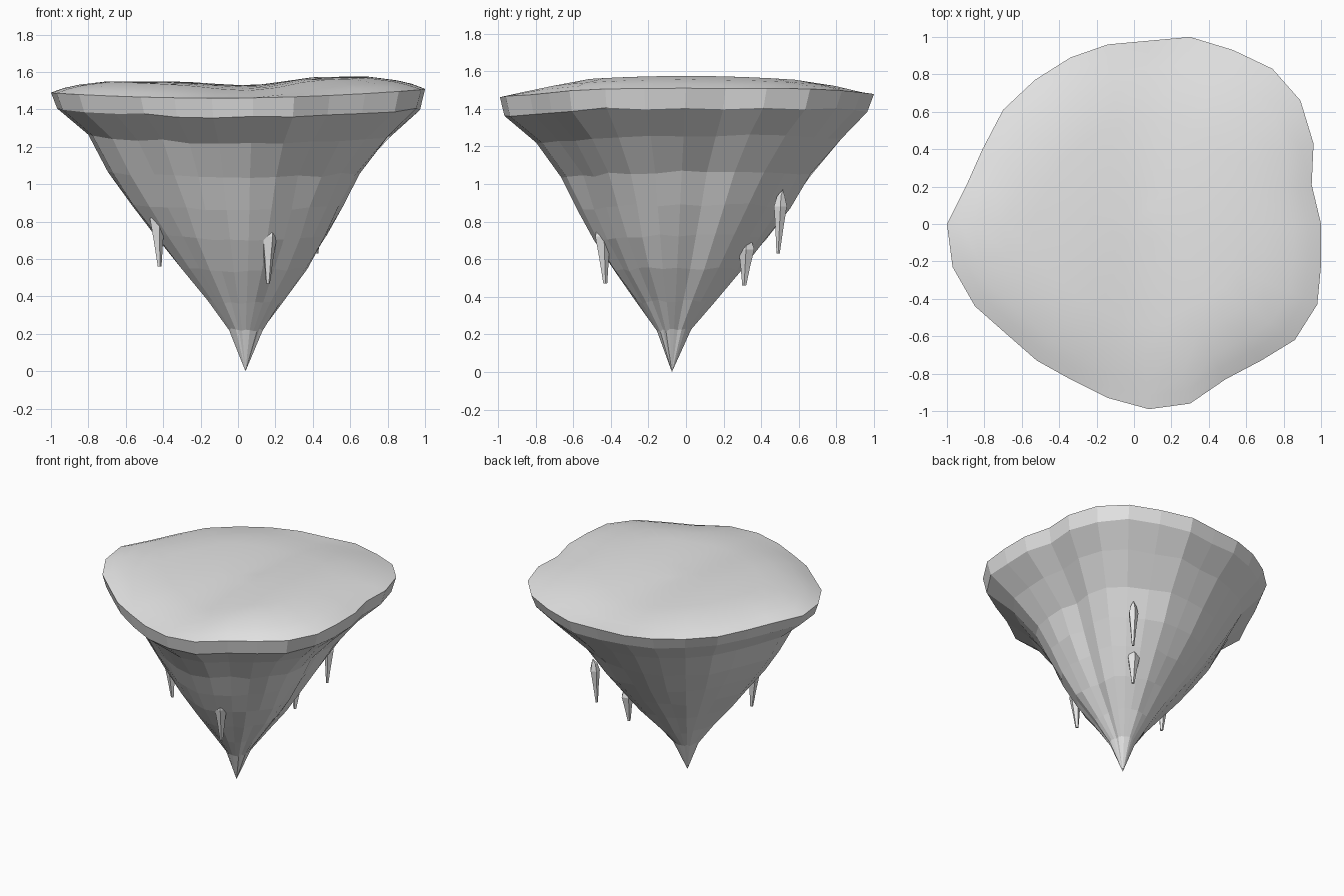
import bpy, bmesh, math, random
from mathutils import Vector

random.seed(4)
cube = bpy.data.objects.get("Cube")
if cube:
    bpy.data.objects.remove(cube)

stone = bpy.data.materials.new("pale_grey_stone")
stone.use_nodes = True
GREY = (0.8, 0.8, 0.8, 1)
stone.diffuse_color = GREY
stone.node_tree.nodes["Principled BSDF"].inputs["Base Color"].default_value = GREY

# Coastline of the island, counter-clockwise
RIM = [(1, 0), (.95, .21), (.96, .43), (.89, .66), (.74, .83), (.53, .93), (.3, 1),
       (.08, .98), (-.14, .96), (-.34, .89), (-.53, .77), (-.7, .61), (-.81, .4),
       (-.89, .22), (-1, 0), (-.97, -.23), (-.85, -.44), (-.68, -.59), (-.52, -.73),
       (-.34, -.83), (-.14, -.93), (.08, -.99), (.3, -.96), (.49, -.83), (.68, -.73),
       (.86, -.62), (.98, -.43), (1, -.22)]
# Height, relative size and x / y lopsidedness of each rock ring below the rim
ROCK = [(1.37, .97, 0, 0), (1.23, .81, 0, .03), (1.04, .67, -.05, .04),
        (.87, .565, -.04, .03), (.71, .46, -.02, .02), (.54, .335, .02, 0),
        (.37, .2, .05, 0), (.22, .088, .1, -.03)]
TIP = Vector((.04, -.075, 0))


def finish(bm, name):
    bmesh.ops.recalc_face_normals(bm, faces=bm.faces)
    mesh = bpy.data.meshes.new(name)
    bm.to_mesh(mesh)
    bm.free()
    mesh.materials.append(stone)
    obj = bpy.data.objects.new(name, mesh)
    bpy.context.collection.objects.link(obj)


def bridge(bm, a, b, smooth=False):
    n = len(a)
    for i in range(n):
        bm.faces.new((a[i], a[(i + 1) % n], b[(i + 1) % n], b[i])).smooth = smooth


def fan(bm, ring, point, smooth=False):
    v = bm.verts.new(point)
    for i in range(len(ring)):
        bm.faces.new((ring[i], ring[(i + 1) % len(ring)], v)).smooth = smooth


def rim_height(x, y):
    return 1.467 + .01 * x + .033 * x * x + .006 * y


def ground_height(x, y):
    # Two gentle swells with a shallow valley between them
    swell = .045 if x > .05 else .02
    rise = .5 - .5 * math.cos(min(1, abs(x - .05) / .42) * math.pi)
    return 1.53 + swell * rise - .06 * y * y


# Hanging rock: flat-faced rings narrowing to an off-centre tip
bm = bmesh.new()
rim = [bm.verts.new((x, y, rim_height(x, y))) for x, y in RIM]
ridges = [random.uniform(-.07, .07) for _ in RIM]
upper = rim
for z, size, lop_x, lop_y in ROCK:
    drift = 1 - z / 1.48
    ring = []
    for (x, y), ridge in zip(RIM, ridges):
        wobble = 0 if size > .9 else ridge * drift ** 2 + random.uniform(-.012, .012)
        s = size * (1 + wobble + lop_x * x + lop_y * y)
        lift = random.uniform(-.008, .008) + .035 * x * x * size + .01 * y * size
        ring.append(bm.verts.new((x * s + TIP.x * drift, y * s + TIP.y * drift, z + lift)))
    bridge(bm, upper, ring)
    upper = ring
fan(bm, upper, TIP)
finish(bm, "hanging_rock")

# Ground: smooth rolling surface that curves down to the rim
bm = bmesh.new()
outer = [bm.verts.new((x, y, rim_height(x, y))) for x, y in RIM]
for t in (.93, .85, .7, .55, .4, .25, .12):
    blend = min(1, (1 - t) / .25) ** .7
    ring = []
    for x, y in RIM:
        px, py = x * t, y * t
        z = rim_height(x, y) * (1 - blend) + ground_height(px, py) * blend
        ring.append(bm.verts.new((px, py, z)))
    bridge(bm, outer, ring, True)
    outer = ring
fan(bm, outer, (0, 0, ground_height(0, 0)), True)
finish(bm, "ground")


# Stalactites: blunt five-sided spikes whose tops lean outwards
def stalactite(name, x, y, low, high, radius):
    bm = bmesh.new()
    foot = Vector((x, y, low))
    outward = (Vector((x, y, 0)) - Vector((TIP.x, TIP.y, 0))).normalized()
    rings = []
    for t, r in ((0, .25), (.4, .62), (.74, 1), (.9, .6)):
        c = foot + Vector((0, 0, (high - low) * t)) + outward * .02 * t
        rings.append([bm.verts.new(c + Vector((math.cos(a), math.sin(a), 0)) * radius * r)
                      for a in (math.tau * k / 5 + x * 9 for k in range(5))])
    for a, b in zip(rings, rings[1:]):
        bridge(bm, a, b)
    bm.faces.new(rings[0])
    fan(bm, rings[-1], Vector((x, y, high)) + outward * .03)
    finish(bm, name)


stalactite("front_stalactite", .16, -.43, .47, .81, .044)
stalactite("right_stalactite", -.42, -.2, .56, .9, .044)
stalactite("back_low_stalactite", .27, .31, .46, .72, .044)
stalactite("back_high_stalactite", .42, .49, .63, .97, .036)
